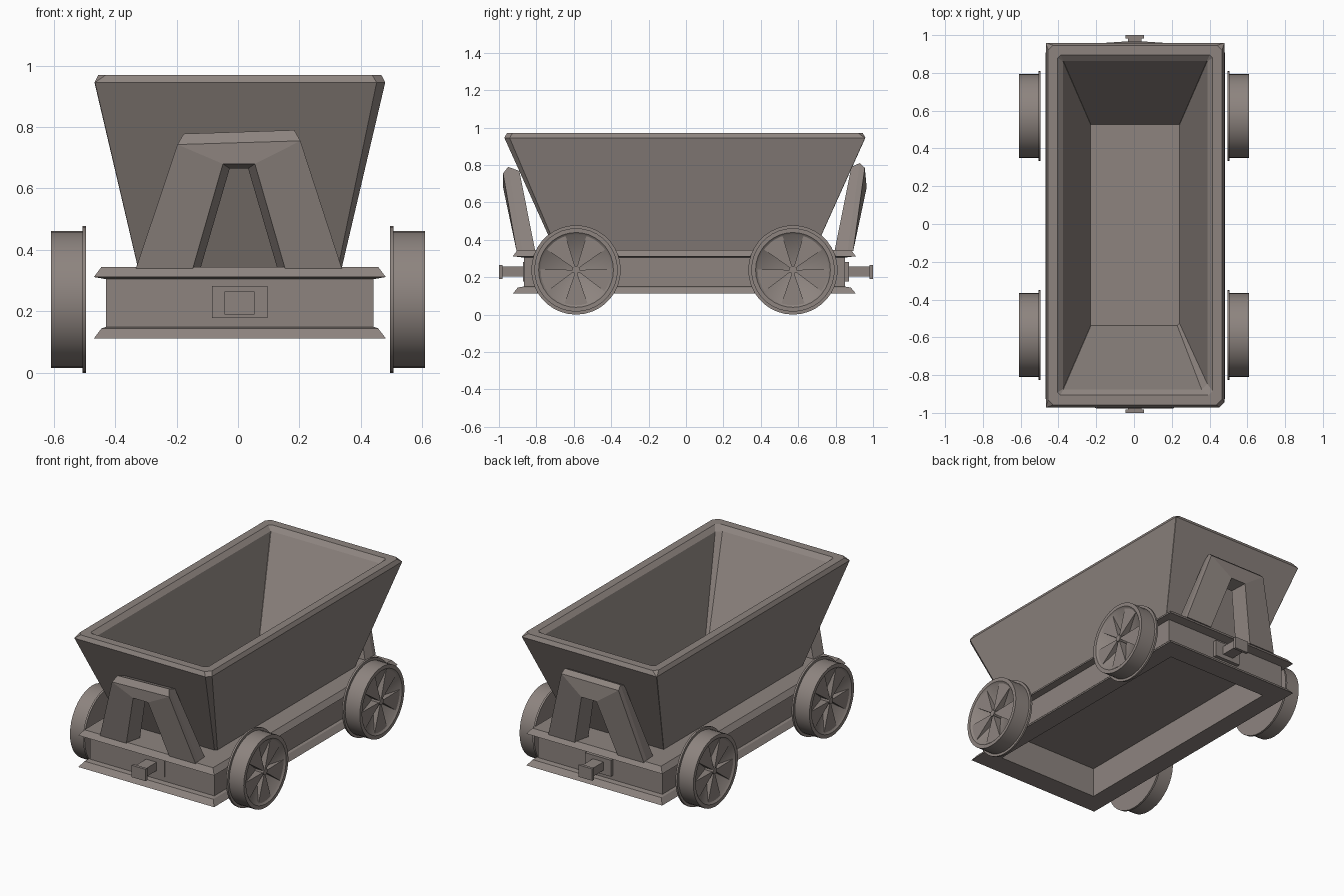
import bpy, bmesh, math

if "Cube" in bpy.data.objects:
    bpy.data.objects.remove(bpy.data.objects["Cube"])

mat = bpy.data.materials.new("brown_grey_iron")
mat.diffuse_color = (0.268, 0.231, 0.213, 1)
mat.use_nodes = True
mat.node_tree.nodes["Principled BSDF"].inputs["Base Color"].default_value = mat.diffuse_color
CX = 0.006  # small sideways offset of the body


def finish(name, bm, smooth=False):
    bmesh.ops.recalc_face_normals(bm, faces=bm.faces)
    me = bpy.data.meshes.new(name)
    bm.to_mesh(me)
    bm.free()
    me.materials.append(mat)
    ob = bpy.data.objects.new(name, me)
    bpy.context.collection.objects.link(ob)
    if smooth:
        bpy.ops.object.select_all(action='DESELECT')
        ob.select_set(True)
        bpy.context.view_layer.objects.active = ob
        bpy.ops.object.shade_smooth_by_angle(angle=math.radians(30))
    return ob


def loft(bm, loops):
    """Skin a series of closed loops and cap both ends."""
    rings = [[bm.verts.new(p) for p in loop] for loop in loops]
    for a, b in zip(rings, rings[1:]):
        n = len(a)
        for i in range(n):
            bm.faces.new((a[i], a[(i + 1) % n], b[(i + 1) % n], b[i]))
    bm.faces.new(rings[0])
    bm.faces.new(rings[-1])


def rect(hx, hy, z, cy=0.0):
    """Plain rectangle loop."""
    return [(CX + sx * hx, cy + sy * hy, z)
            for sx, sy in ((-1, -1), (1, -1), (1, 1), (-1, 1))]


def cut_rect(hx, hy, z, big, small, cy):
    """Rectangle loop with cut corners, the front right one cut more."""
    pts = []
    for sx, sy in ((-1, -1), (1, -1), (1, 1), (-1, 1)):
        c = big if (sx, sy) == (1, -1) else small
        a = (CX + sx * (hx - c), cy + sy * hy, z)
        b = (CX + sx * hx, cy + sy * (hy - c), z)
        pts += [b, a] if sx == sy else [a, b]
    return pts


def box(bm, x0, x1, y0, y1, z0, z1):
    loft(bm, [[(x0, y0, z), (x1, y0, z), (x1, y1, z), (x0, y1, z)] for z in (z0, z1)])


# Hopper: tapered outside, bevelled rim, tapered inside
bm = bmesh.new()
loft(bm, [cut_rect(*s, -0.006) for s in (
    (0.33, 0.69, 0.335, 0.012, 0.001),
    (0.473, 0.965, 0.945, 0.028, 0.002),
    (0.46, 0.952, 0.97, 0.03, 0.025),
    (0.41, 0.90, 0.97, 0.022, 0.015),
    (0.382, 0.87, 0.945, 0.03, 0.002),
    (0.235, 0.532, 0.355, 0.012, 0.001))])
finish("hopper", bm)

# Chassis: channel beam ring with flared flanges and a recessed underside
bm = bmesh.new()
loft(bm, [rect(*s, -0.009) for s in (
    (0.355, 0.78, 0.30),
    (0.355, 0.78, 0.112),
    (0.475, 0.917, 0.112),
    (0.45, 0.89, 0.145),
    (0.435, 0.858, 0.15),
    (0.435, 0.858, 0.305),
    (0.475, 0.917, 0.312),
    (0.45, 0.892, 0.345))])
finish("chassis", bm)

# Leaning A-shaped hopper supports; each station is a five-sided section
foot = [(0.335, 0.90, 0.34), (0.335, 0.87, 0.34), (0.33, 0.80, 0.34),
        (0.125, 0.80, 0.34), (0.15, 0.90, 0.34)]
inner_top = [(0.03, 0.875, 0.665), (0.052, 0.972, 0.68)]
tops = {
    "front": [(0.20, 0.972, 0.755), (0.18, 0.945, 0.79), (0.18, 0.885, 0.768)],
    "back": [(0.20, 0.962, 0.785), (0.195, 0.935, 0.81), (0.19, 0.89, 0.79)]}

for s, end in ((-1, "front"), (1, "back")):
    top = tops[end] + inner_top
    left_top = [(-x, y, z - (0.012 if z > 0.7 and s < 0 else 0)) for x, y, z in top]
    stations = [[(-x, y, z) for x, y, z in foot], left_top, top, foot]
    bm = bmesh.new()
    loft(bm, [[(x + 0.003, s * y - 0.006, z) for x, y, z in st] for st in stations])
    finish(end + "_support", bm)

    # Coupler: mounting plate, stem and head
    bm = bmesh.new()
    box(bm, -0.085, 0.096, s * 0.84, s * 0.872, 0.178, 0.282)
    box(bm, -0.033, 0.041, s * 0.86, s * 0.985, 0.205, 0.258)
    box(bm, -0.044, 0.053, s * 0.982, s * 1.0, 0.19, 0.265)
    finish(end + "_coupler", bm)

# Wheels: flanged tread with dished web, five flat wedge spokes and a hub
SEG, CZ = 36, 0.239
profile = [(0.494, 0.03), (0.494, 0.239), (0.506, 0.239), (0.506, 0.223),
           (0.608, 0.223), (0.608, 0.20), (0.597, 0.188), (0.545, 0.02)]


def polar(x, r, a, side, cy):
    return (side * x, cy + r * math.sin(a), CZ + r * math.cos(a))


for side, sn in ((-1, "left"), (1, "right")):
    for cy, en in ((-0.588, "front"), (0.572, "back")):
        bm = bmesh.new()
        loft(bm, [[polar(x, r, math.tau * i / SEG, side, cy) for i in range(SEG)]
                  for x, r in profile])
        finish(f"{en}_{sn}_wheel", bm, True)

        bm = bmesh.new()
        for k in range(5):
            a = math.tau * (k + 0.5) / 5
            w = math.radians(19)
            outline = [(0.02, -w), (0.192, -w), (0.195, 0), (0.192, w), (0.02, w)]
            loft(bm, [[polar(x, r, a + d, side, cy) for r, d in outline]
                      for x in (0.535, 0.598)])
        loft(bm, [[polar(x, 0.02, math.tau * i / 12, side, cy) for i in range(12)]
                  for x in (0.535, 0.604)])
        finish(f"{en}_{sn}_spokes", bm)
